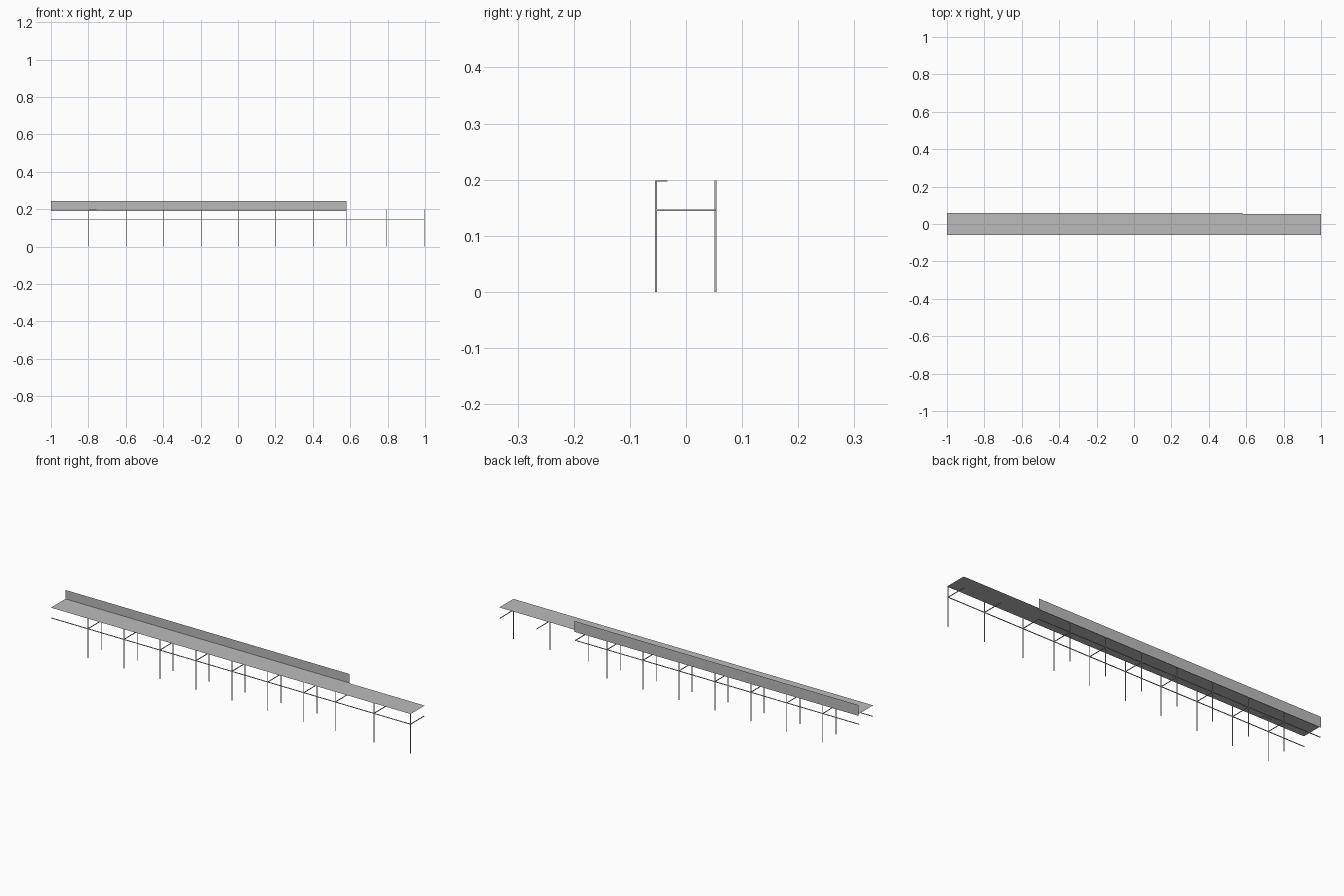
import bpy

if "Cube" in bpy.data.objects:
    bpy.data.objects.remove(bpy.data.objects["Cube"])

# One flat grey for the whole bench
grey = bpy.data.materials.new("mid grey")
grey.diffuse_color = (0.5, 0.5, 0.5, 1)
grey.use_nodes = True
grey.node_tree.nodes["Principled BSDF"].inputs["Base Color"].default_value = grey.diffuse_color

T = 0.003                           # bar thickness
FRONT, BACK = -0.0535, 0.0525       # leg rows
TOP_Z, RAIL_Z = 0.199, 0.1455
BACK_EDGE, STEP_EDGE, END_X = 0.0575, 0.0545, 0.58


def mesh_part(name, verts, faces):
    mesh = bpy.data.meshes.new(name)
    mesh.from_pydata(verts, [], faces)
    mesh.materials.append(grey)
    obj = bpy.data.objects.new(name, mesh)
    bpy.context.collection.objects.link(obj)
    return obj


def box(name, x, y, z):
    """Box from three (low, high) ranges."""
    verts = [(a, b, c) for a in x for b in y for c in z]
    faces = [(0, 1, 3, 2), (4, 6, 7, 5), (0, 4, 5, 1),
             (2, 3, 7, 6), (0, 2, 6, 4), (1, 5, 7, 3)]
    return mesh_part(name, verts, faces)


def around(c):
    return (c - T / 2, c + T / 2)


# Thin counter sheet, slightly deeper along the upstand
outline = [(-1, -BACK_EDGE), (1, -BACK_EDGE), (1, STEP_EDGE),
           (END_X, STEP_EDGE), (END_X, BACK_EDGE), (-1, BACK_EDGE)]
mesh_part("counter_top", [(x, y, TOP_Z) for x, y in outline], [tuple(range(6))])

# Upstand sheet along the back
mesh_part("back_upstand",
          [(-1, BACK_EDGE, 0.19), (END_X, BACK_EDGE, 0.19),
           (END_X, BACK_EDGE, 0.244), (-1, BACK_EDGE, 0.244)], [(0, 1, 2, 3)])

# Long rails
box("front_rail", (-1, 0.997), around(FRONT), around(RAIL_Z))
box("back_rail", (-1, END_X), around(BACK), around(RAIL_Z))

# Frames: front leg and cross bar everywhere, back leg on the first seven
stations = [-0.797 + 0.2 * i for i in range(7)] + [0.578, 0.793, 0.9965]
for i, x in enumerate(stations):
    box("front_leg", around(x), around(FRONT), (0, TOP_Z - 0.0005))
    box("cross_bar", around(x), (FRONT, BACK + T / 2), around(RAIL_Z))
    if i < 7:
        box("back_leg", around(x), around(BACK), (0, TOP_Z - 0.0005))

# Small fixing plate under the counter at the first leg
box("fixing_plate", (-0.797, -0.757), (FRONT, -0.033), (TOP_Z - 0.002, TOP_Z - 0.0005))
